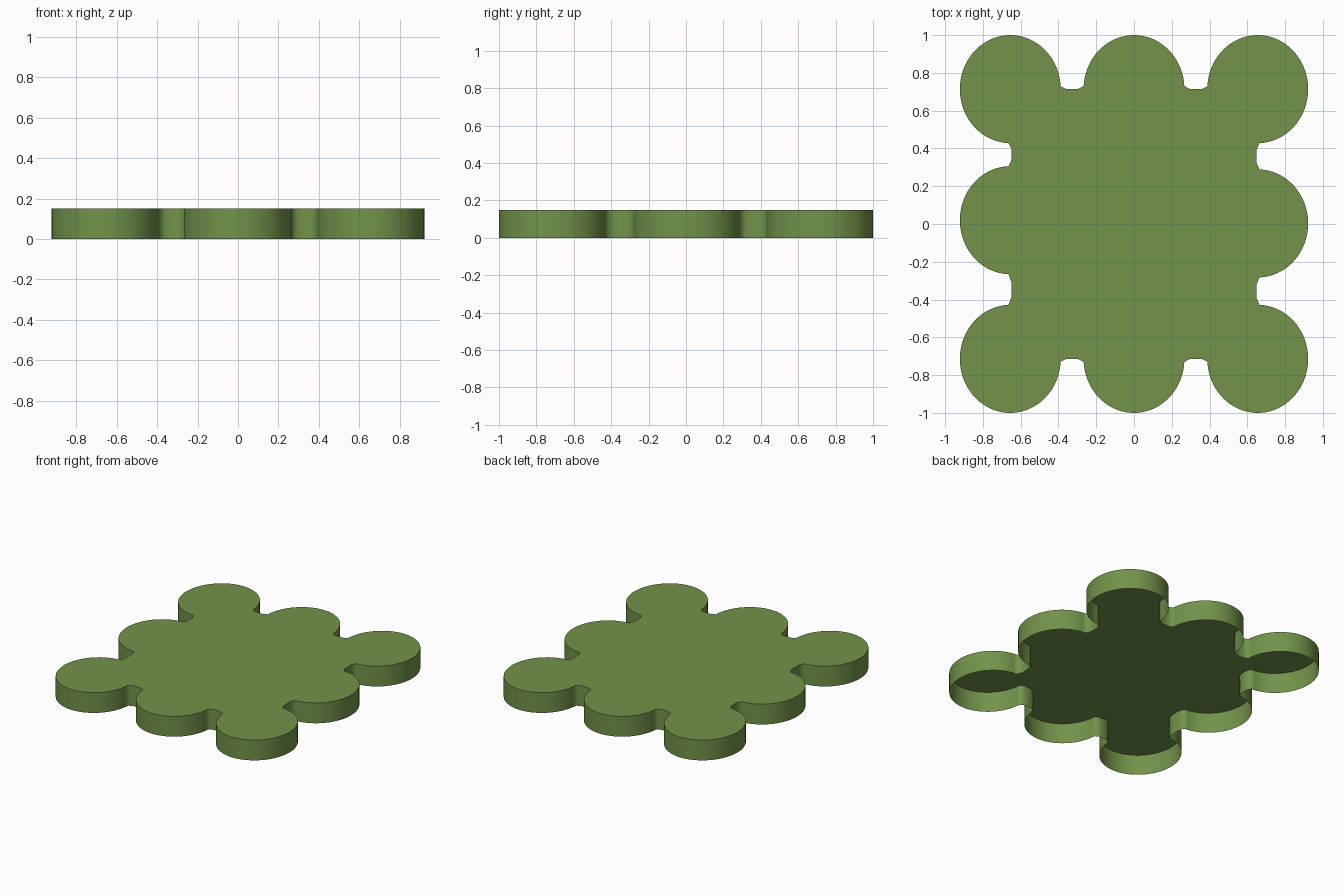
import bpy
import bmesh
import math
from mathutils import Vector

if "Cube" in bpy.data.objects:
    bpy.data.objects.remove(bpy.data.objects["Cube"], do_unlink=True)

HEIGHT = 0.15
RADIUS_X, RADIUS_Y = 0.267, 0.286   # slightly oval lobes
CX, CY = 0.655, 0.714               # lobe centre offsets
NOTCH_DEPTH = 0.015

# Lobes counter-clockwise: centre x, centre y, start and end angle
LOBES = [
    (CX, -CY, 183, 448),
    (CX, 0.003, -88, 88),
    (CX, CY, -88, 177),
    (0, CY, 3, 177),
    (-CX, CY, 3, 268),
    (-CX, 0.02, 92, 268),
    (-CX, -CY, 92, 357),
    (0, -CY, 183, 357),
]


def lobe_arc(cx, cy, start, end):
    steps = round((end - start) / 5)
    angles = [math.radians(start + (end - start) * i / steps) for i in range(steps + 1)]
    return [Vector((cx + RADIUS_X * math.cos(a), cy + RADIUS_Y * math.sin(a), HEIGHT))
            for a in angles]


def notch(p, q):
    # Small chamfered recess between neighbouring lobes
    along = q - p
    inward = Vector((-along.y, along.x, 0)).normalized() * NOTCH_DEPTH
    return [p.lerp(q, t) + inward for t in (0.25, 0.75)]


# Scalloped outline
arcs = [lobe_arc(*lobe) for lobe in LOBES]
outline = []
for arc, following in zip(arcs, arcs[1:] + arcs[:1]):
    outline += arc + notch(arc[-1], following[0])

# Top sheet with a skirt, open underneath
bm = bmesh.new()
top = bm.faces.new([bm.verts.new(p) for p in outline])
skirt = bmesh.ops.extrude_edge_only(bm, edges=bm.edges[:])
lower = [v for v in skirt["geom"] if isinstance(v, bmesh.types.BMVert)]
bmesh.ops.translate(bm, verts=lower, vec=(0, 0, -HEIGHT))
bmesh.ops.recalc_face_normals(bm, faces=bm.faces[:])
top.normal_update()
if top.normal.z < 0:
    bmesh.ops.reverse_faces(bm, faces=bm.faces[:])

mesh = bpy.data.meshes.new("scalloped_tray")
bm.to_mesh(mesh)
bm.free()
tray = bpy.data.objects.new("scalloped_tray", mesh)
bpy.context.collection.objects.link(tray)

# Leaf green colour
green = bpy.data.materials.new("leaf_green")
green.use_nodes = True
colour = (0.17, 0.29, 0.07, 1)
green.diffuse_color = colour
green.node_tree.nodes["Principled BSDF"].inputs["Base Color"].default_value = colour
mesh.materials.append(green)

# Smooth walls, crisp top rim
bpy.ops.object.select_all(action="DESELECT")
tray.select_set(True)
bpy.context.view_layer.objects.active = tray
bpy.ops.object.shade_smooth_by_angle(angle=math.radians(70))
